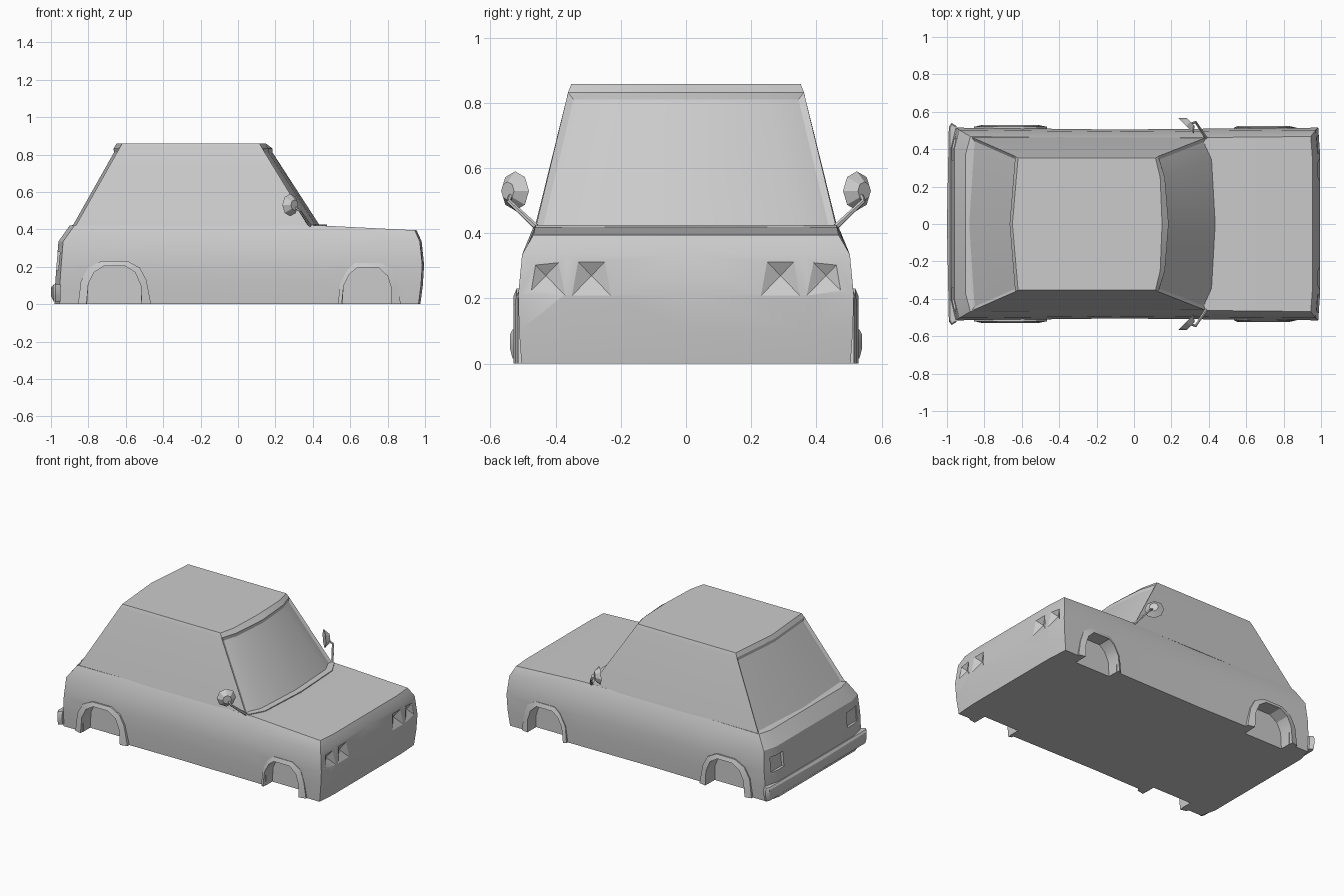
import bpy, bmesh, math
from mathutils import Vector

if "Cube" in bpy.data.objects:
    bpy.data.objects.remove(bpy.data.objects["Cube"])

paint = bpy.data.materials.new("plain grey")
paint.use_nodes = True
paint.diffuse_color = (0.6, 0.6, 0.6, 1)
paint.node_tree.nodes["Principled BSDF"].inputs["Base Color"].default_value = (0.6, 0.6, 0.6, 1)


def finish(bm, name, angle=25):
    """Turn a bmesh into a painted object."""
    bmesh.ops.recalc_face_normals(bm, faces=bm.faces)
    mesh = bpy.data.meshes.new(name)
    bm.to_mesh(mesh)
    bm.free()
    obj = bpy.data.objects.new(name, mesh)
    bpy.context.collection.objects.link(obj)
    mesh.materials.append(paint)
    smooth(obj, angle)
    return obj


def smooth(obj, angle=25):
    bpy.ops.object.select_all(action='DESELECT')
    obj.select_set(True)
    bpy.context.view_layer.objects.active = obj
    bpy.ops.object.shade_smooth_by_angle(angle=math.radians(angle))


def loft(bm, halves):
    """Stack mirrored outlines; each half runs from front centre to rear centre."""
    rings = []
    for half in halves:
        pts = half + [(x, -y, z) for x, y, z in half[-2:0:-1]]
        rings.append([bm.verts.new(p) for p in pts])
    n = len(rings[0])
    walls = []
    for a, b in zip(rings, rings[1:]):
        walls.append([bm.faces.new((a[i], a[(i + 1) % n], b[(i + 1) % n], b[i])) for i in range(n)])
    for ring in (rings[0], rings[-1]):
        for i in range(n // 2):
            idx = dict.fromkeys((i, i + 1, n - i - 1, (n - i) % n))
            bm.faces.new([ring[j] for j in idx])
    return walls


def prism(bm, outline, y0, y1):
    """Extrude an x-z outline along y."""
    a, b = [[bm.verts.new((x, y, z)) for x, z in outline] for y in (y0, y1)]
    bm.faces.new(a)
    bm.faces.new(b)
    for i in range(len(a)):
        j = (i + 1) % len(a)
        bm.faces.new((a[i], a[j], b[j], b[i]))


def rod(bm, start, end, r0, r1, sides):
    start, end = Vector(start), Vector(end)
    d = end - start
    mat = d.to_track_quat('Z', 'Y').to_matrix().to_4x4()
    mat.translation = (start + end) / 2
    bmesh.ops.create_cone(bm, cap_ends=True, segments=sides, radius1=r0, radius2=r1,
                          depth=d.length, matrix=mat)


# Lower body: height, nose x, rear x, half width
def body_ring(z, nose, rear, w):
    plan = [(nose, 0), (nose, w * 0.72), (nose - 0.01, w), (0.45, w - 0.005), (-0.1, w - 0.01),
            (-0.5, w - 0.005), (rear + 0.025, w), (rear, w * 0.8), (rear, 0)]
    top = z > 0.38
    return [(x, y, z - 0.05 * max(0, x - 0.45) if top else z) for x, y in plan]


bm = bmesh.new()
loft(bm, [body_ring(*r) for r in (
    (0.0, 0.975, -0.98, 0.505), (0.1, 0.988, -0.978, 0.512), (0.21, 0.995, -0.97, 0.515),
    (0.335, 0.982, -0.96, 0.503), (0.42, 0.955, -0.9, 0.468))])
body = finish(bm, "body_shell")

# Wheel openings, lamp hollows and tail lamp recesses
front_arch = [(0.555, 0), (0.565, 0.1), (0.595, 0.16), (0.635, 0.193),
              (0.755, 0.193), (0.8, 0.15), (0.822, 0.08), (0.822, 0)]
front_rim = [(0.535, 0), (0.545, 0.11), (0.585, 0.185), (0.625, 0.22),
             (0.77, 0.22), (0.83, 0.18), (0.855, 0.1), (0.87, 0)]
rear_arch = [(-0.81, 0), (-0.8, 0.11), (-0.77, 0.17), (-0.715, 0.205),
             (-0.605, 0.205), (-0.55, 0.17), (-0.52, 0.1), (-0.515, 0)]
rear_rim = [(-0.855, 0), (-0.84, 0.125), (-0.8, 0.195), (-0.73, 0.23),
            (-0.59, 0.23), (-0.525, 0.195), (-0.49, 0.13), (-0.465, 0)]
bm = bmesh.new()
for side in (1, -1):
    for arch in (front_arch, rear_arch):
        deep = [(x, z if z else -0.05) for x, z in arch]
        prism(bm, deep, side * 0.43, side * 0.7)
    for y in (0.29, 0.43):
        base = [bm.verts.new((1.0, side * y + a * 0.068, 0.27 + b * 0.07))
                for a, b in ((-1, -1), (1, -1), (1, 1), (-1, 1))]
        tip = bm.verts.new((0.96, side * y, 0.27))
        bm.faces.new(base)
        for i in range(4):
            bm.faces.new((base[i], base[(i + 1) % 4], tip))
    lamp = [(-1.05, 0.18), (-0.955, 0.18), (-0.945, 0.28), (-1.05, 0.28)]
    prism(bm, lamp, side * 0.34, side * 0.46)
cutter = finish(bm, "opening_cutter")
cutter.hide_render = True
mod = body.modifiers.new("openings", 'BOOLEAN')
mod.operation = 'DIFFERENCE'
mod.solver = 'EXACT'
mod.object = cutter
bpy.context.view_layer.objects.active = body
bpy.ops.object.modifier_apply(modifier=mod.name)
bpy.data.objects.remove(cutter)
smooth(body)

# Wheel arch flares
for end, arch, rim, out in (("front", front_arch, front_rim, 0.525), ("rear", rear_arch, rear_rim, 0.53)):
    for name, side in (("left", 1), ("right", -1)):
        bm = bmesh.new()
        rows = [(rim, 0.48), (rim, out - 0.01), (arch, out), (arch, 0.48)]
        loops = [[bm.verts.new((x, side * y, z)) for x, z in line] for line, y in rows]
        for k in range(4):
            a, b = loops[k], loops[(k + 1) % 4]
            for i in range(len(a) - 1):
                bm.faces.new((a[i], a[i + 1], b[i + 1], b[i]))
        for i in (0, -1):
            bm.faces.new([line[i] for line in loops])
        finish(bm, f"{end}_{name}_arch_flare")

# Cabin with recessed front and rear glass
sill = [(0.455, 0), (0.435, 0.35), (0.385, 0.462), (-0.87, 0.465), (-0.9, 0)]
lip = [(0.185, 0), (0.165, 0.25), (0.13, 0.362), (-0.635, 0.362), (-0.665, 0)]
roof = [(0.15, 0), (0.14, 0.25), (0.115, 0.352), (-0.62, 0.352), (-0.65, 0)]
bm = bmesh.new()
walls = loft(bm, [[(x, y, z) for x, y in plan]
                  for plan, z in ((sill, 0.415), (lip, 0.832), (roof, 0.858))])[0]
bmesh.ops.recalc_face_normals(bm, faces=bm.faces)
for keep in (lambda x: x > 0.2, lambda x: x < -0.7):
    glass = [f for f in walls if keep(f.calc_center_median().x)]
    bmesh.ops.inset_region(bm, faces=glass, thickness=0.018, depth=-0.012, use_even_offset=True)
finish(bm, "cabin")

# Cowl strip at the windscreen foot
bm = bmesh.new()
cowl = [(0.475, 0), (0.455, 0.36), (0.4, 0.462), (0.38, 0.462), (0.38, 0)]
loft(bm, [[(x, y, z) for x, y in cowl] for z in (0.41, 0.425)])
finish(bm, "cowl_strip")

# Rear bumper
bm = bmesh.new()
bar = [(-0.95, 0), (-0.95, 0.525), (-0.975, 0.54), (-0.99, 0.52), (-1.0, 0)]
slim = [(max(x, -0.985), y * 0.985) for x, y in bar]
loft(bm, [[(x, y, z) for x, y in plan]
          for plan, z in ((slim, 0.015), (bar, 0.045), (bar, 0.09), (slim, 0.105))])
finish(bm, "rear_bumper")

# Wing mirrors on stalks
for name, side in (("left", 1), ("right", -1)):
    centre = Vector((0.285, side * 0.53, 0.53))
    axis = Vector((0.7, side * 0.7, 0))
    bm = bmesh.new()
    rod(bm, centre - axis * 0.008, centre + axis * 0.025, 0.06, 0.028, 8)
    finish(bm, f"{name}_mirror_head")
    bm = bmesh.new()
    elbow = (0.33, side * 0.545, 0.5)
    rod(bm, (0.385, side * 0.46, 0.42), elbow, 0.009, 0.007, 6)
    rod(bm, elbow, centre, 0.007, 0.007, 6)
    finish(bm, f"{name}_mirror_stalk")
